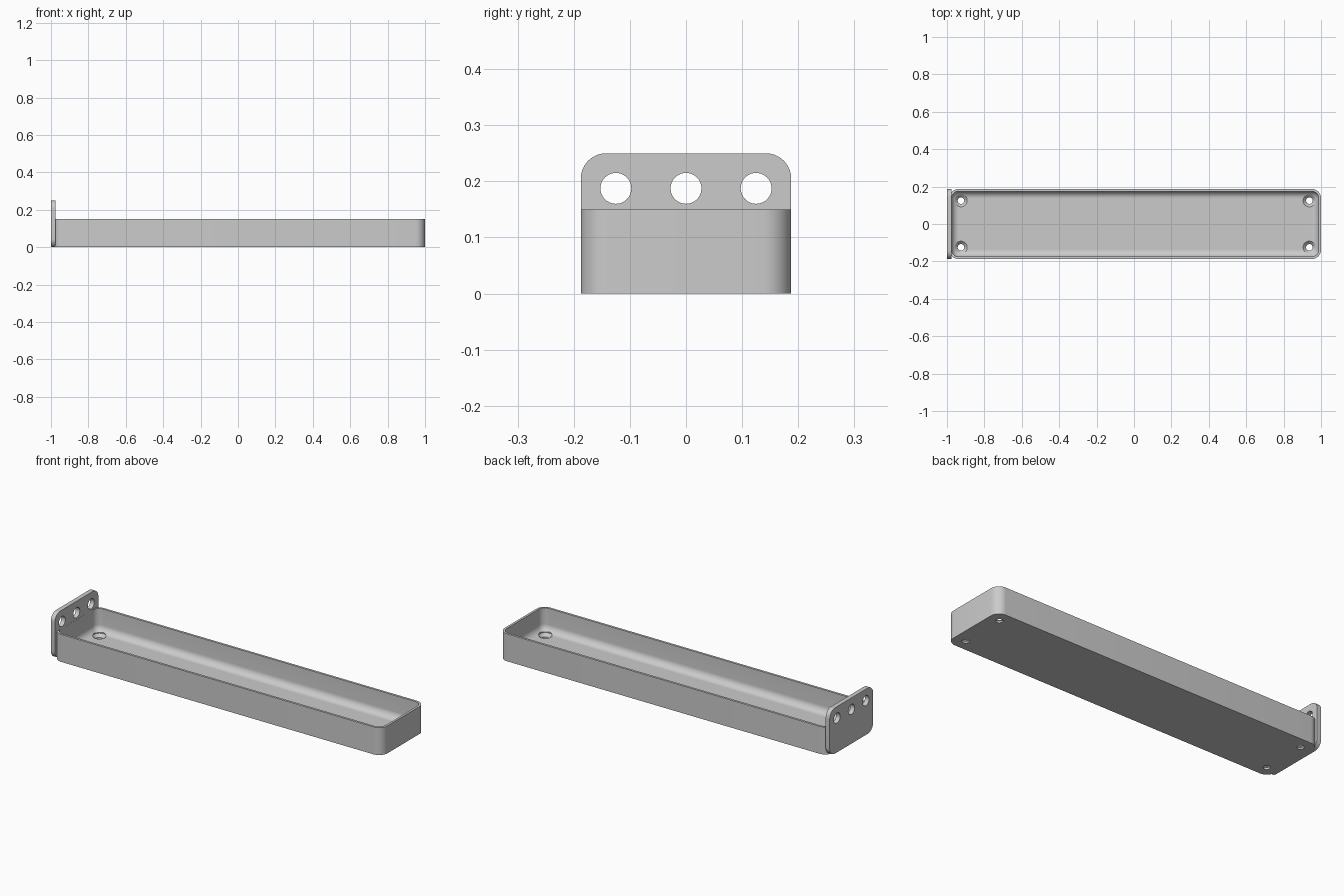
import bpy
import bmesh
from math import pi, sin, cos, radians
from mathutils import Matrix, Vector

if "Cube" in bpy.data.objects:
    bpy.data.objects.remove(bpy.data.objects["Cube"], do_unlink=True)

grey = bpy.data.materials.new("light grey")
grey.use_nodes = True
grey.diffuse_color = (0.6, 0.6, 0.6, 1)
grey.node_tree.nodes["Principled BSDF"].inputs["Base Color"].default_value = (0.6, 0.6, 0.6, 1)

WIDTH, HEIGHT = 0.375, 0.15
PLATE, WALL, FLOOR = 0.025, 0.0125, 0.025
CORNER, FILLET = 0.05, 0.0375
LEFT = -1 + WALL  # tray end wall sinks into the plate
LENGTH, MID = 1 - LEFT, (1 + LEFT) / 2
STEPS = 10


def rounded_rect(sx, sy, r, z):
    """Ring of points around a rectangle with rounded corners."""
    ring = []
    for q, (kx, ky) in enumerate(((1, 1), (-1, 1), (-1, -1), (1, -1))):
        for i in range(STEPS + 1):
            a = (q + i / STEPS) * pi / 2
            ring.append(Vector((kx * (sx / 2 - r) + r * cos(a),
                                ky * (sy / 2 - r) + r * sin(a), z)))
    return ring


def circle(r, z, n=40):
    return [Vector((r * cos(2 * pi * i / n), r * sin(2 * pi * i / n), z)) for i in range(n)]


def loft(name, rings, matrix):
    """Closed solid skinned through a stack of rings."""
    bm = bmesh.new()
    loops = [[bm.verts.new(p) for p in ring] for ring in rings]
    for a, b in zip(loops, loops[1:]):
        for i in range(len(a)):
            j = (i + 1) % len(a)
            bm.faces.new((a[i], a[j], b[j], b[i]))
    bm.faces.new(loops[0][::-1])
    bm.faces.new(loops[-1])
    bmesh.ops.remove_doubles(bm, verts=bm.verts[:], dist=1e-5)
    bmesh.ops.transform(bm, matrix=matrix, verts=bm.verts[:])
    bmesh.ops.recalc_face_normals(bm, faces=bm.faces[:])
    mesh = bpy.data.meshes.new(name)
    bm.to_mesh(mesh)
    bm.free()
    mesh.materials.append(grey)
    obj = bpy.data.objects.new(name, mesh)
    bpy.context.collection.objects.link(obj)
    return obj


def activate(obj):
    bpy.ops.object.select_all(action='DESELECT')
    obj.select_set(True)
    bpy.context.view_layer.objects.active = obj


def drill(obj, cutters):
    """Subtract each cutter, then shade smooth with sharp edges."""
    activate(obj)
    for cutter in cutters:
        mod = obj.modifiers.new("hole", 'BOOLEAN')
        mod.operation, mod.solver, mod.object = 'DIFFERENCE', 'EXACT', cutter
        bpy.ops.object.modifier_apply(modifier=mod.name)
        bpy.data.objects.remove(cutter, do_unlink=True)
    activate(obj)
    bpy.ops.object.shade_smooth_by_angle(angle=radians(30))


# Tray: outer wall, rim, inner wall, then a fillet down to the floor
profile = [(0, 0), (0, HEIGHT), (WALL, HEIGHT)]
for i in range(STEPS + 1):
    a = pi / 2 * i / STEPS
    profile.append((WALL + FILLET * (1 - cos(a)), FLOOR + FILLET * (1 - sin(a))))
rings = [rounded_rect(LENGTH - 2 * d, WIDTH - 2 * d, max(CORNER - d, 0), z) for d, z in profile]
tray = loft("tray", rings, Matrix.Translation((MID, 0, 0)))

# Countersunk screw holes in the tray floor
screw_rings = [circle(0.0175, -0.02), circle(0.0175, 0.009),
               circle(0.0335, FLOOR), circle(0.0335, 0.08)]
inset = 0.0625
drill(tray, [loft("screw_cutter", screw_rings, Matrix.Translation((x, y, 0)))
             for x in (LEFT + inset, 1 - inset) for y in (-0.125, 0.125)])

# End plate: rounded rectangle standing across the end of the tray
upright = Matrix.Rotation(pi / 2, 4, 'Y')
thick = PLATE - 0.0005
plate = loft("end_plate",
             [rounded_rect(0.25, WIDTH, 0.045, 0), rounded_rect(0.25, WIDTH, 0.045, thick)],
             Matrix.Translation((-1, 0, 0.125)) @ upright)

# Row of three round holes near the top of the plate
drill(plate, [loft("hole_cutter", [circle(0.0275, -0.05), circle(0.0275, 0.05)],
                   Matrix.Translation((-1, y, 0.1875)) @ upright)
              for y in (-0.125, 0, 0.125)])
